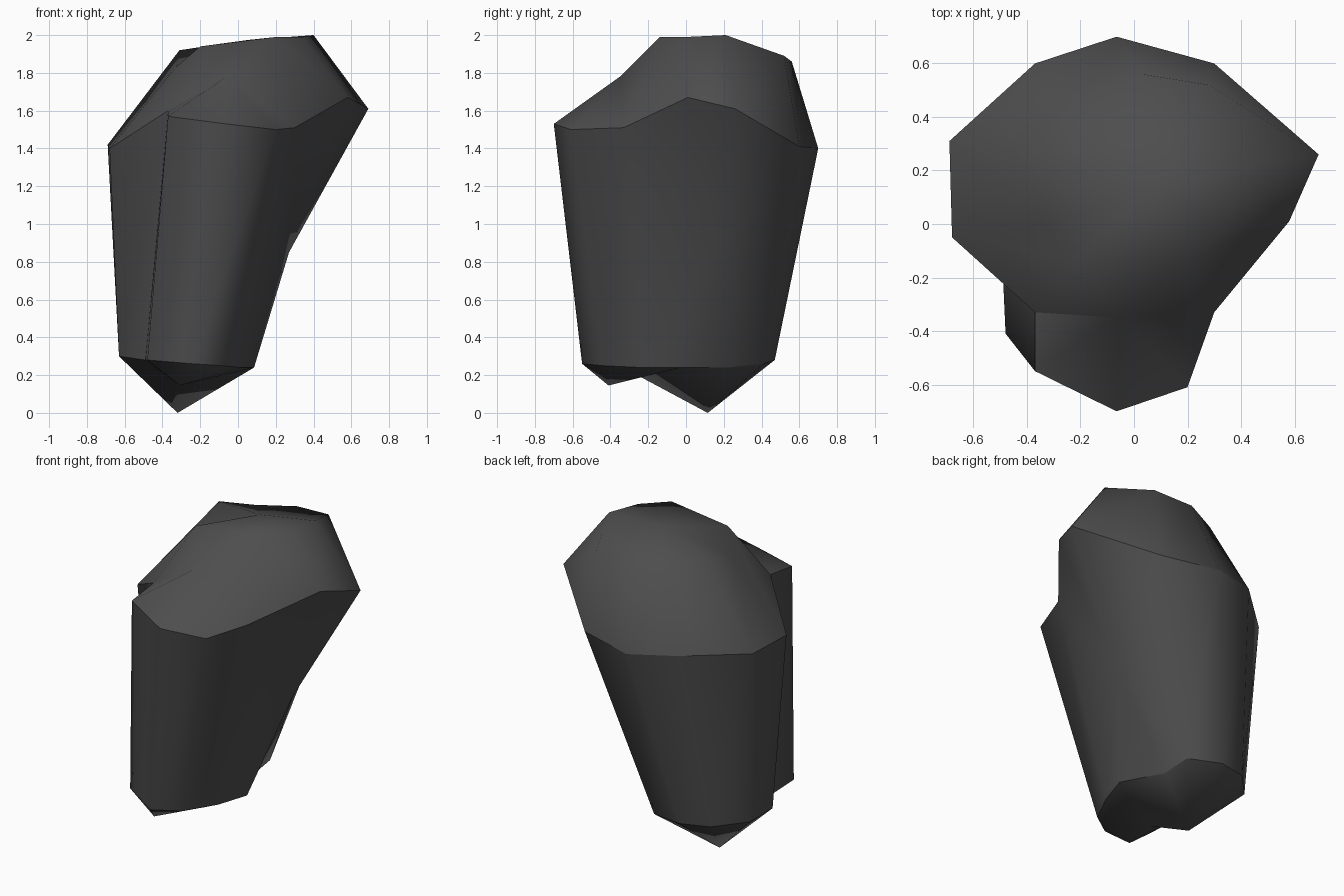
import bpy
import bmesh

cube = bpy.data.objects.get("Cube")
if cube:
    bpy.data.objects.remove(cube, do_unlink=True)

stone = bpy.data.materials.new("dark_grey_stone")
stone.use_nodes = True
colour = (0.075, 0.075, 0.075, 1)
stone.diffuse_color = colour
bsdf = stone.node_tree.nodes["Principled BSDF"]
bsdf.inputs["Base Color"].default_value = colour
bsdf.inputs["Roughness"].default_value = 0.9

bm = bmesh.new()


def verts(points):
    return [bm.verts.new(p) for p in points]


def fan(tip, chain):
    for a, b in zip(chain, chain[1:]):
        bm.faces.new((tip, a, b))


def crease(chain):
    for a, b in zip(chain, chain[1:]):
        bm.edges.get((a, b)).smooth = False


# Foot and shoulder rims, in step, starting at the front right corner
foot = verts([(-.48, -.41, .28), (-.24, -.55, .26), (-.09, -.44, .25), (.02, -.23, .24),
              (.085, -.03, .24), (-.05, .22, .24), (-.06, .41, .26), (-.28, .47, .28),
              (-.47, .42, .29), (-.63, .25, .3), (-.63, .02, .3), (-.49, -.19, .28)])
shoulder = verts([(-.37, -.55, 1.57), (-.065, -.7, 1.53), (.2, -.61, 1.5), (.3, -.33, 1.51),
                  (.58, .01, 1.67), (.69, .26, 1.61), (.3, .6, 1.41), (-.065, .7, 1.4),
                  (-.37, .6, 1.43), (-.69, .31, 1.42), (-.68, -.05, 1.4), (-.37, -.33, 1.6)])
# Crown ring, from the right side round the back to the front
crown = verts([(.34, .0, 1.99), (.4, .21, 2), (.28, .52, 1.89), (.03, .56, 1.86),
               (-.2, .45, 1.85), (-.31, .25, 1.92), (-.33, .0, 1.83), (-.2, -.14, 1.94),
               (.2, -.14, 1.99)])
peak, ledge, elbow, front_tip, back_tip, saddle = verts([
    (.06, .14, 1.975), (-.06, -.35, 1.78), (.27, .17, .85), (-.31, -.41, .145),
    (-.32, .115, 0), (-.33, -.24, .19)])

# Side walls, with a bent overhang on the left side
n = len(foot)
for i in list(range(3)) + list(range(6, n)):
    j = (i + 1) % n
    bm.faces.new((foot[i], foot[j], shoulder[j], shoulder[i]))
fan(elbow, foot[3:7] + shoulder[6:2:-1] + [foot[3]])

# Underside: two blunt points with a dip between them
fan(front_tip, [saddle, foot[-1]] + foot[:5] + [saddle])
fan(back_tip, [saddle] + foot[4:] + [saddle])

# Crown slopes and top
for i in range(7):
    bm.faces.new((shoulder[i + 4], shoulder[i + 5], crown[i + 1], crown[i]))
fan(peak, crown + crown[:1])

# Front ledge, joined to the crown
fan(ledge, [shoulder[-1]] + shoulder[:4] + [crown[8], crown[7], shoulder[-1]])
fan(crown[8], [shoulder[3], shoulder[4], crown[0]])

# Smooth faces with hard rims and a crease beside the ledge
for face in bm.faces:
    face.smooth = True
crease(foot + foot[:1])
crease(shoulder + shoulder[:1])
crease([foot[-1], shoulder[-1], ledge])
bmesh.ops.recalc_face_normals(bm, faces=bm.faces)

mesh = bpy.data.meshes.new("rock")
bm.to_mesh(mesh)
bm.free()
mesh.materials.append(stone)
bpy.context.collection.objects.link(bpy.data.objects.new("rock", mesh))
